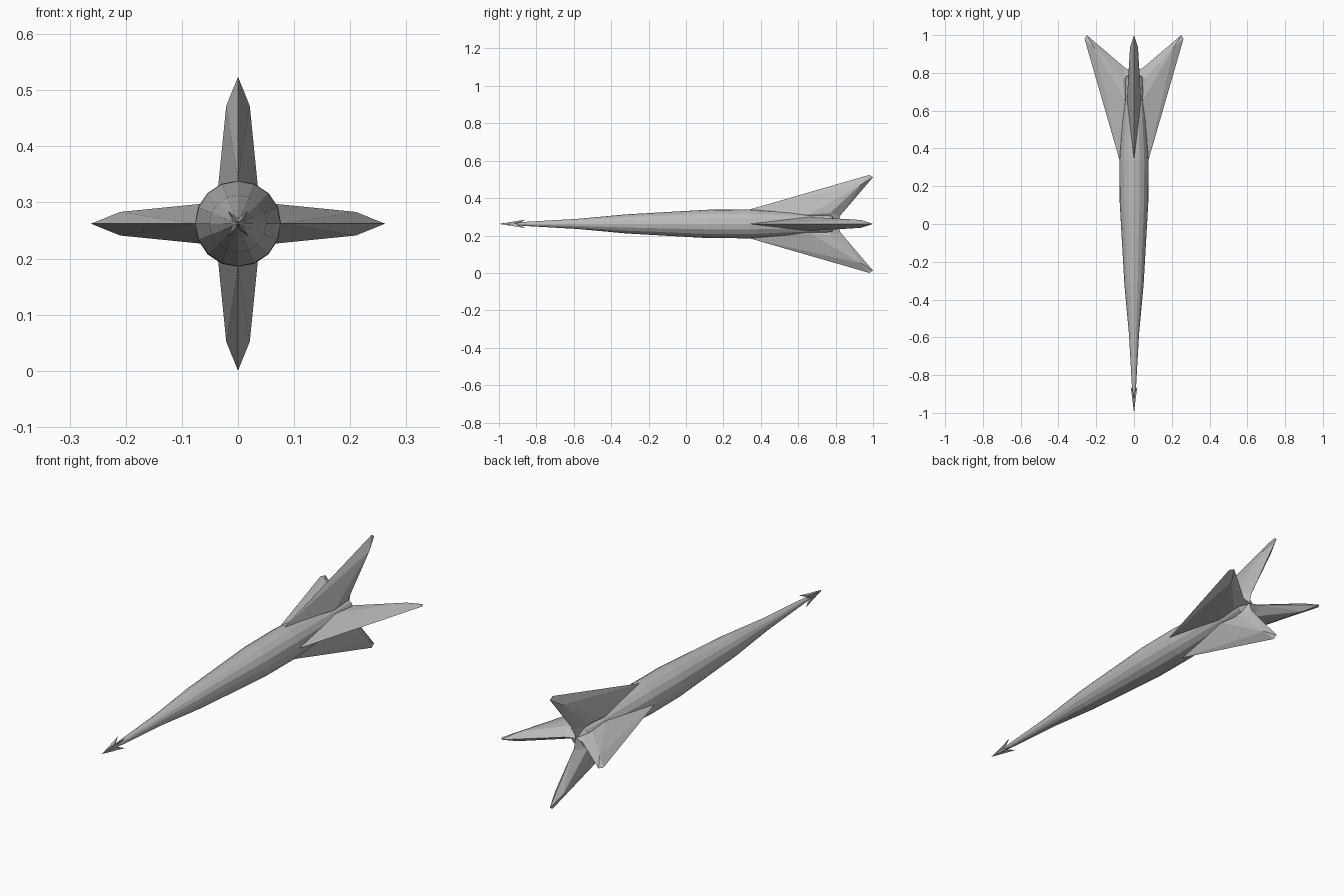
import bpy, bmesh, math
from mathutils import Vector

cube = bpy.data.objects.get("Cube")
if cube:
    bpy.data.objects.remove(cube, do_unlink=True)

AXIS_Z = 0.262

grey = bpy.data.materials.new("plain_grey")
grey.use_nodes = True
GREY = (0.5, 0.5, 0.5, 1)
grey.diffuse_color = GREY
grey.node_tree.nodes["Principled BSDF"].inputs["Base Color"].default_value = GREY


def add_object(name, bm):
    bmesh.ops.remove_doubles(bm, verts=bm.verts, dist=1e-5)
    bmesh.ops.recalc_face_normals(bm, faces=bm.faces)
    mesh = bpy.data.meshes.new(name)
    bm.to_mesh(mesh)
    bm.free()
    mesh.materials.append(grey)
    obj = bpy.data.objects.new(name, mesh)
    obj.location.z = AXIS_Z
    bpy.context.collection.objects.link(obj)
    return obj


def turned_body(name, profile, sides):
    """Loft (y, radius) rings along the y axis."""
    bm = bmesh.new()
    rings = []
    for y, r in profile:
        rings.append([bm.verts.new((r * math.sin(math.tau * i / sides), y,
                                    r * math.cos(math.tau * i / sides)))
                      for i in range(sides)])
    for a, b in zip(rings, rings[1:]):
        for i in range(sides):
            j = (i + 1) % sides
            bm.faces.new((a[i], a[j], b[j], b[i]))
    bmesh.ops.remove_doubles(bm, verts=bm.verts, dist=1e-5)
    return add_object(name, bm)


def blade(name, points, faces, angle):
    """Two mirrored sides from (radius, y, half width) points, turned about y."""
    out = Vector((math.sin(angle), 0, math.cos(angle)))
    side = Vector((math.cos(angle), 0, -math.sin(angle)))
    bm = bmesh.new()
    for sign in (1, -1):
        verts = {k: bm.verts.new(out * r + side * w * sign + Vector((0, y, 0)))
                 for k, (r, y, w) in points.items()}
        for face in faces:
            order = face.split()
            bm.faces.new([verts[k] for k in order[::sign]])
    return add_object(name, bm)


# Slender fuselage, closed behind the fins
turned_body("fuselage", [
    (-1.0, 0), (-0.86, 0.011), (-0.58, 0.027), (-0.32, 0.051),
    (0.12, 0.076), (0.34, 0.077), (0.78, 0.05), (0.80, 0)], 16)

# Swept tail fins with a diamond section
fin_points = {
    "lead": (0.077, 0.34, 0), "tip": (0.262, 0.98, 0), "end": (0.25, 1.0, 0),
    "outer": (0.21, 0.935, 0.021), "inner": (0.05, 0.66, 0.037),
    "rear": (0.058, 0.77, 0.031), "notch": (0.045, 0.825, 0),
    "hub": (0, 0.81, 0), "core": (0, 0.5, 0)}
fin_faces = ["lead tip outer", "lead outer inner", "inner outer rear",
             "tip end outer", "outer end notch", "outer notch rear",
             "rear notch hub", "lead inner core", "inner rear hub core"]
for i, place in enumerate(("top", "left", "bottom", "right")):
    blade(place + "_fin", fin_points, fin_faces, i * math.pi / 2)

# Four small swept barbs on the nose
barb_points = {
    "tip": (0, -1.0, 0), "point": (0.029, -0.855, 0),
    "notch": (0.009, -0.89, 0), "cheek": (0.009, -0.905, 0.005),
    "core": (0, -0.89, 0)}
barb_faces = ["tip point cheek", "point notch cheek",
              "tip cheek core", "cheek notch core"]
for i in range(4):
    blade("nose_barb_%d" % (i + 1), barb_points, barb_faces,
          math.radians((38, 142, 218, 322)[i]))
